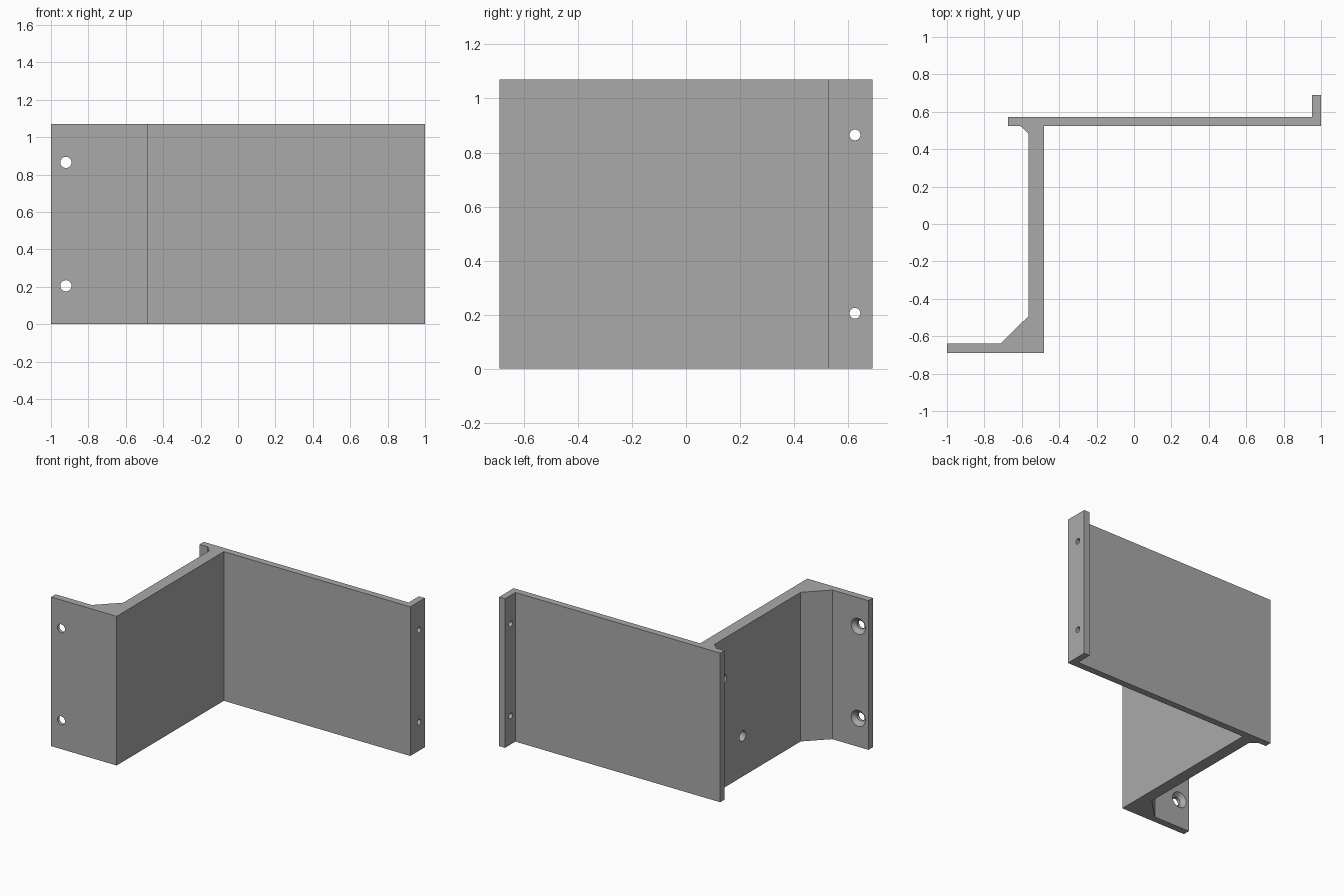
import bpy, bmesh, math
from mathutils import Vector

if "Cube" in bpy.data.objects:
    bpy.data.objects.remove(bpy.data.objects["Cube"])

HEIGHT = 1.07

grey = bpy.data.materials.new("plain grey")
grey.diffuse_color = (0.4, 0.4, 0.4, 1)
grey.use_nodes = True
grey.node_tree.nodes["Principled BSDF"].inputs["Base Color"].default_value = grey.diffuse_color


def make_object(name, bm):
    bmesh.ops.recalc_face_normals(bm, faces=bm.faces)
    mesh = bpy.data.meshes.new(name)
    bm.to_mesh(mesh)
    bm.free()
    mesh.materials.append(grey)
    obj = bpy.data.objects.new(name, mesh)
    bpy.context.collection.objects.link(obj)
    return obj


def add_pin(bm, centre, axis, rings, sides=32):
    """Turned pin along an axis; rings are (position along axis, radius)."""
    a = Vector((1, 0, 0)) if axis == 'Y' else Vector((0, 1, 0))
    d = Vector((0, 1, 0)) if axis == 'Y' else Vector((1, 0, 0))
    up = Vector((0, 0, 1))
    loops = []
    for pos, r in rings:
        loops.append([bm.verts.new(Vector(centre) + d * pos
                      + (a * math.cos(t) + up * math.sin(t)) * r)
                      for t in (2 * math.pi * i / sides for i in range(sides))])
    bm.faces.new(loops[0])
    bm.faces.new(loops[-1])
    for lo, hi in zip(loops, loops[1:]):
        for i in range(sides):
            j = (i + 1) % sides
            bm.faces.new((lo[i], lo[j], hi[j], hi[i]))


# Bracket: one extruded profile with flange, gusset, web, plate and end lip
profile = [(-1, -0.69), (-0.48, -0.69), (-0.48, 0.525), (1, 0.525),
           (1, 0.69), (0.953, 0.69), (0.953, 0.573), (-0.673, 0.573),
           (-0.673, 0.525), (-0.608, 0.525), (-0.565, 0.483),
           (-0.565, -0.493), (-0.713, -0.64), (-1, -0.64)]
bm = bmesh.new()
base = bm.faces.new([bm.verts.new((x, y, 0)) for x, y in profile])
ext = bmesh.ops.extrude_face_region(bm, geom=[base], use_keep_orig=True)
bmesh.ops.translate(bm, vec=(0, 0, HEIGHT),
                    verts=[g for g in ext["geom"] if isinstance(g, bmesh.types.BMVert)])
bracket = make_object("angle_bracket", bm)

# Hole cutters
bm = bmesh.new()
for z in (0.205, 0.865):
    # countersunk holes in the front flange
    add_pin(bm, (-0.92, 0, z), 'Y', [(-0.75, 0.03), (-0.667, 0.03), (-0.63, 0.067)])
    # small holes through the end lip
    add_pin(bm, (0, 0.625, z), 'X', [(0.9, 0.02), (1.05, 0.02)])
# blind holes in the left side of the web
for y, z in ((0.165, 0.29), (0.385, 0.78)):
    add_pin(bm, (0, y, z), 'X', [(-0.62, 0.037), (-0.51, 0.037)])
cutter = make_object("hole_cutter", bm)
cutter.hide_render = True

cut = bracket.modifiers.new("holes", 'BOOLEAN')
cut.operation = 'DIFFERENCE'
cut.solver = 'EXACT'
cut.object = cutter
bpy.context.view_layer.objects.active = bracket
bracket.select_set(True)
bpy.ops.object.modifier_apply(modifier=cut.name)
bpy.data.objects.remove(cutter)
bpy.ops.object.shade_smooth_by_angle(angle=math.radians(30))
